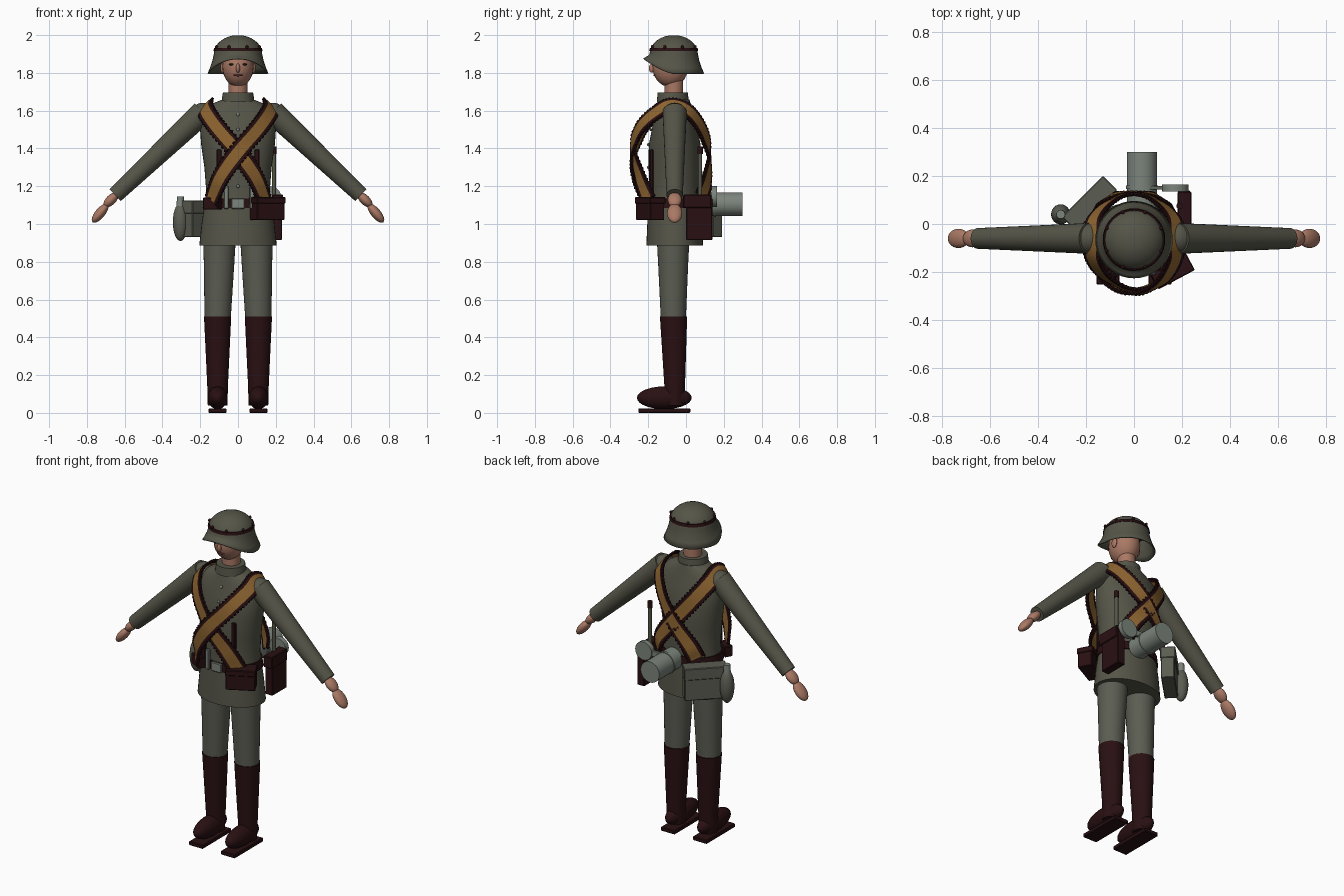
import bpy, bmesh, math
from mathutils import Vector, Matrix

cube = bpy.data.objects.get("Cube")
if cube:
    bpy.data.objects.remove(cube)


def material(name, r, g, b):
    m = bpy.data.materials.new(name)
    m.use_nodes = True
    m.diffuse_color = (r, g, b, 1)
    m.node_tree.nodes["Principled BSDF"].inputs["Base Color"].default_value = (r, g, b, 1)
    m.node_tree.nodes["Principled BSDF"].inputs["Roughness"].default_value = 0.8
    return m


TUNIC = material("field green", 0.09, 0.09, 0.065)
TROUSER = material("trouser grey green", 0.105, 0.11, 0.085)
LEATHER = material("dark brown leather", 0.022, 0.005, 0.006)
SKIN = material("skin", 0.4, 0.19, 0.13)
BRASS = material("ammunition brass", 0.27, 0.13, 0.03)
METAL = material("grey metal", 0.2, 0.23, 0.2)
DARK = material("eye black", 0.01, 0.008, 0.008)
LIPS = material("lip red", 0.16, 0.04, 0.035)
CY = -0.065  # depth of the body axis


def finish(name, bm, *mats, smooth=True):
    bmesh.ops.recalc_face_normals(bm, faces=bm.faces)
    me = bpy.data.meshes.new(name)
    bm.to_mesh(me)
    bm.free()
    ob = bpy.data.objects.new(name, me)
    bpy.context.scene.collection.objects.link(ob)
    for m in mats:
        me.materials.append(m)
    if smooth:
        bpy.ops.object.select_all(action='DESELECT')
        ob.select_set(True)
        bpy.context.view_layer.objects.active = ob
        bpy.ops.object.shade_smooth_by_angle(angle=math.radians(40))
    return ob


def skin_rings(bm, rings, closed=True):
    rows = [[bm.verts.new(p) for p in r] for r in rings]
    n = len(rows[0])
    for a, b in zip(rows, rows[1:]):
        for i in range(n if closed else n - 1):
            j = (i + 1) % n
            bm.faces.new((a[i], a[j], b[j], b[i]))
    return rows


def loft(name, sections, mat, n=32):
    """Stack of ellipses, each (x, y, z, x radius, y radius)."""
    bm = bmesh.new()
    angles = [2 * math.pi * i / n for i in range(n)]
    rows = skin_rings(bm, [[(x + rx * math.cos(a), y + ry * math.sin(a), z) for a in angles]
                           for x, y, z, rx, ry in sections])
    bm.faces.new(rows[0])
    bm.faces.new(rows[-1])
    return finish(name, bm, mat)


def ball(name, loc, radii, mat, rot=Matrix()):
    bm = bmesh.new()
    bmesh.ops.create_uvsphere(bm, u_segments=24, v_segments=14, radius=1)
    bm.transform(Matrix.Translation(loc) @ rot @ Matrix.Diagonal((*radii, 1)))
    return finish(name, bm, mat)


def rod(name, a, b, r1, r2, mat, n=28):
    a, b = Vector(a), Vector(b)
    bm = bmesh.new()
    bmesh.ops.create_cone(bm, cap_ends=True, segments=n, radius1=r1, radius2=r2, depth=(b - a).length)
    turn = (b - a).to_track_quat('Z', 'Y').to_matrix().to_4x4()
    bm.transform(Matrix.Translation((a + b) / 2) @ turn)
    return finish(name, bm, mat)


def box(name, loc, size, mat, turn=0, bevel=0.004):
    bm = bmesh.new()
    bmesh.ops.create_cube(bm, size=1)
    bm.transform(Matrix.Diagonal((*size, 1)))
    if bevel:
        bmesh.ops.bevel(bm, geom=bm.edges[:], offset=bevel, segments=1, affect='EDGES')
    bm.transform(Matrix.Translation(loc) @ Matrix.Rotation(math.radians(turn), 4, 'Z'))
    return finish(name, bm, mat, smooth=False)


# Tunic with skirt, collar and belt
loft("tunic", [(0, -0.06, z, rx, ry) for z, rx, ry in (
    (0.885, 0.205, 0.15), (1.0, 0.193, 0.145), (1.1, 0.178, 0.138), (1.17, 0.168, 0.133),
    (1.3, 0.178, 0.138), (1.42, 0.195, 0.137), (1.53, 0.203, 0.115), (1.6, 0.19, 0.092),
    (1.64, 0.13, 0.083), (1.66, 0.08, 0.078))], TUNIC, 40)
loft("collar", [(0, -0.07, 1.645, 0.088, 0.085), (0, -0.07, 1.695, 0.08, 0.08),
                (0, -0.07, 1.695, 0.06, 0.06)], TUNIC)
loft("belt", [(0, -0.06, 1.085, 0.187, 0.147), (0, -0.06, 1.135, 0.181, 0.143)], LEATHER, 40)
box("belt_buckle", (0, -0.206, 1.108), (0.07, 0.014, 0.055), METAL)
for z in (1.2, 1.3, 1.42, 1.5, 1.58):
    y = -0.2 if z < 1.45 else -0.187 if z < 1.55 else -0.16
    ball("tunic_button", (0, y, z), (0.009, 0.006, 0.009), METAL)

# Head and face
loft("neck", [(0, CY, 1.66, 0.05, 0.05), (0, CY, 1.79, 0.05, 0.05)], SKIN)
ball("head", (0, -0.083, 1.835), (0.083, 0.095, 0.11), SKIN)
ball("nose", (0, -0.18, 1.825), (0.011, 0.017, 0.024), SKIN)
ball("mouth", (0, -0.165, 1.788), (0.026, 0.008, 0.006), LIPS)
for s in (-1, 1):
    ball("ear", (s * 0.083, -0.07, 1.825), (0.01, 0.02, 0.03), SKIN)
    ball("eye", (s * 0.034, -0.167, 1.845), (0.014, 0.007, 0.006), DARK)

# Helmet: dome whose rim lifts at the front
bm = bmesh.new()
rings = []
for k in range(1, 9):
    t = k / 8 * math.pi / 2
    rings.append([(0.128 * math.sin(t), 1.9 + 0.1 * math.cos(t))] * 40)
for f in (0.35, 0.7, 1.0):
    ring = []
    for i in range(40):
        front = max(0, -math.sin(2 * math.pi * i / 40))
        low = 1.797 + 0.08 * front ** 1.5
        ring.append((0.128 + 0.033 * f ** 1.4, 1.9 + (low - 1.9) * f))
    rings.append(ring)
rows = skin_rings(bm, [[(r * math.cos(2 * math.pi * i / 40), CY + r * math.sin(2 * math.pi * i / 40), z)
                        for i, (r, z) in enumerate(ring)] for ring in rings])
bm.faces.new(rows[0])
helmet = finish("helmet", bm, TUNIC)
shell = helmet.modifiers.new("thickness", 'SOLIDIFY')
shell.thickness = 0.006
loft("helmet_band", [(0, CY, 1.916, 0.13, 0.13), (0, CY, 1.933, 0.126, 0.126)], LEATHER, 40)
for i in range(8):
    a = math.pi * (i + 0.5) / 4
    ball("helmet_stud", (0.123 * math.cos(a), CY + 0.123 * math.sin(a), 1.937), (0.008, 0.008, 0.01), LEATHER)

# Limbs
for s, side in ((-1, "right"), (1, "left")):
    rod(side + "_sleeve", (s * 0.185, -0.06, 1.592), (s * 0.65, -0.06, 1.153), 0.064, 0.043, TUNIC)
    ball(side + "_shoulder", (s * 0.188, -0.06, 1.58), (0.058, 0.064, 0.062), TUNIC)
    tilt = Matrix.Rotation(s * math.radians(135), 4, 'Y')
    ball(side + "_wrist", (s * 0.672, -0.06, 1.128), (0.026, 0.037, 0.05), SKIN, tilt)
    tilt = Matrix.Rotation(s * math.radians(140), 4, 'Y')
    ball(side + "_hand", (s * 0.73, -0.06, 1.057), (0.026, 0.04, 0.062), SKIN, tilt)
    loft(side + "_trouser_leg", [(s * 0.098, -0.068, 0.95, 0.088, 0.088), (s * 0.1, -0.068, 0.8, 0.081, 0.08),
                                 (s * 0.108, -0.067, 0.49, 0.069, 0.066)], TROUSER)
    loft(side + "_boot_shaft", [(s * 0.108, -0.062, 0.04, 0.052, 0.052), (s * 0.108, -0.06, 0.15, 0.055, 0.055),
                                (s * 0.108, -0.066, 0.51, 0.072, 0.072)], LEATHER)
    ball(side + "_boot_foot", (s * 0.108, -0.115, 0.08), (0.053, 0.145, 0.06), LEATHER)
    box(side + "_boot_sole", (s * 0.108, -0.115, 0.012), (0.095, 0.275, 0.024), LEATHER)


# Ammunition belts slung over each shoulder, crossing front and back
def smooth_path(pts, steps=7):
    pts = [Vector(p) for p in pts]
    pts = [2 * pts[0] - pts[1]] + pts + [2 * pts[-1] - pts[-2]]
    out = []
    for a, b, c, d in zip(pts, pts[1:], pts[2:], pts[3:]):
        for k in range(steps):
            t = k / steps
            out.append(0.5 * (2 * b + (c - a) * t + (2 * a - 5 * b + 4 * c - d) * t ** 2
                              + (3 * b - a - 3 * c + d) * t ** 3))
    return out + [pts[-2]]


SLING = [(-0.14, -0.2, 1.13), (-0.09, -0.252, 1.25), (0.0, -0.28, 1.38), (0.11, -0.235, 1.51),
         (0.168, -0.15, 1.595), (0.17, -0.07, 1.63), (0.165, 0.02, 1.59), (0.1, 0.09, 1.49),
         (0.0, 0.125, 1.36), (-0.1, 0.11, 1.23), (-0.13, 0.085, 1.15)]
for s, side in ((-1, "right"), (1, "left")):
    path = smooth_path([(s * x, y - (0.008 if s > 0 else -0.008) * (y < -0.2), z) for x, y, z in SLING])
    rings, beads = [], []
    for i, p in enumerate(path):
        along = (path[min(i + 1, len(path) - 1)] - path[max(i - 1, 0)]).normalized()
        out = p - Vector((0, -0.07, min(p.z, 1.45)))
        out = (out - along * out.dot(along)).normalized()
        wide = along.cross(out)
        rings.append([p + wide * w + out * h for w, h in (
            (-0.046, 0.007), (-0.03, 0.008), (0.03, 0.008), (0.046, 0.007),
            (0.046, -0.007), (0.03, -0.007), (-0.03, -0.007), (-0.046, -0.007))])
        beads += [p + wide * w for w in (-0.046, 0.046)]
    bm = bmesh.new()
    rows = skin_rings(bm, rings)
    for f in bm.faces:
        f.material_index = 0 if f.calc_area() and max(e.calc_length() for e in f.edges) > 0.05 else 1
    bm.faces.new(rows[0]).material_index = 1
    bm.faces.new(rows[-1]).material_index = 1
    finish(side + "_ammunition_belt", bm, BRASS, LEATHER, smooth=False)
    bm = bmesh.new()
    for b in beads:
        bmesh.ops.create_icosphere(bm, subdivisions=1, radius=0.01, matrix=Matrix.Translation(b))
    finish(side + "_belt_stitching", bm, LEATHER)

# Harness straps and belt loops
for x in (-0.1, 0.1):
    box("harness_strap", (x, -0.183, 1.26), (0.026, 0.02, 0.27), LEATHER)
for x in (-0.062, 0.075):
    box("belt_loop", (x, -0.202, 1.14), (0.026, 0.02, 0.12), METAL)

# Leather pouches and holster
box("left_front_pouch", (0.155, -0.19, 1.08), (0.165, 0.085, 0.12), LEATHER, 28)
box("left_pouch_flap", (0.155, -0.19, 1.125), (0.172, 0.095, 0.035), LEATHER, 28)
box("right_front_pouch", (-0.135, -0.185, 1.108), (0.09, 0.05, 0.065), LEATHER, -28)
box("holster", (0.208, 0.07, 1.025), (0.05, 0.14, 0.22), LEATHER)
box("holster_flap", (0.21, 0.06, 1.12), (0.058, 0.15, 0.07), LEATHER)

# Spade handle, canisters, bag and flask at the back
rod("spade_handle", (0.19, 0.075, 1.1), (0.19, 0.075, 1.4), 0.011, 0.011, TUNIC, 14)
rod("spade_grip", (0.19, 0.075, 1.37), (0.19, 0.075, 1.41), 0.014, 0.014, LEATHER, 14)
rod("canister", (0.033, 0.07, 1.105), (0.033, 0.3, 1.105), 0.063, 0.063, METAL)
rod("canister_lid", (0.033, 0.145, 1.105), (0.033, 0.16, 1.105), 0.067, 0.067, METAL)
rod("mess_tin", (0.172, 0.135, 1.145), (0.172, 0.165, 1.145), 0.055, 0.055, METAL)
box("mess_tin_strap", (0.08, 0.15, 1.14), (0.15, 0.015, 0.04), METAL)
box("bread_bag", (-0.185, 0.085, 1.025), (0.235, 0.075, 0.19), TROUSER, 45)
box("bread_bag_flap", (-0.185, 0.085, 1.09), (0.242, 0.084, 0.07), TROUSER, 45)
ball("flask", (-0.305, 0.04, 1.01), (0.04, 0.042, 0.1), TROUSER)
rod("flask_neck", (-0.305, 0.04, 1.09), (-0.305, 0.04, 1.145), 0.021, 0.018, METAL)
